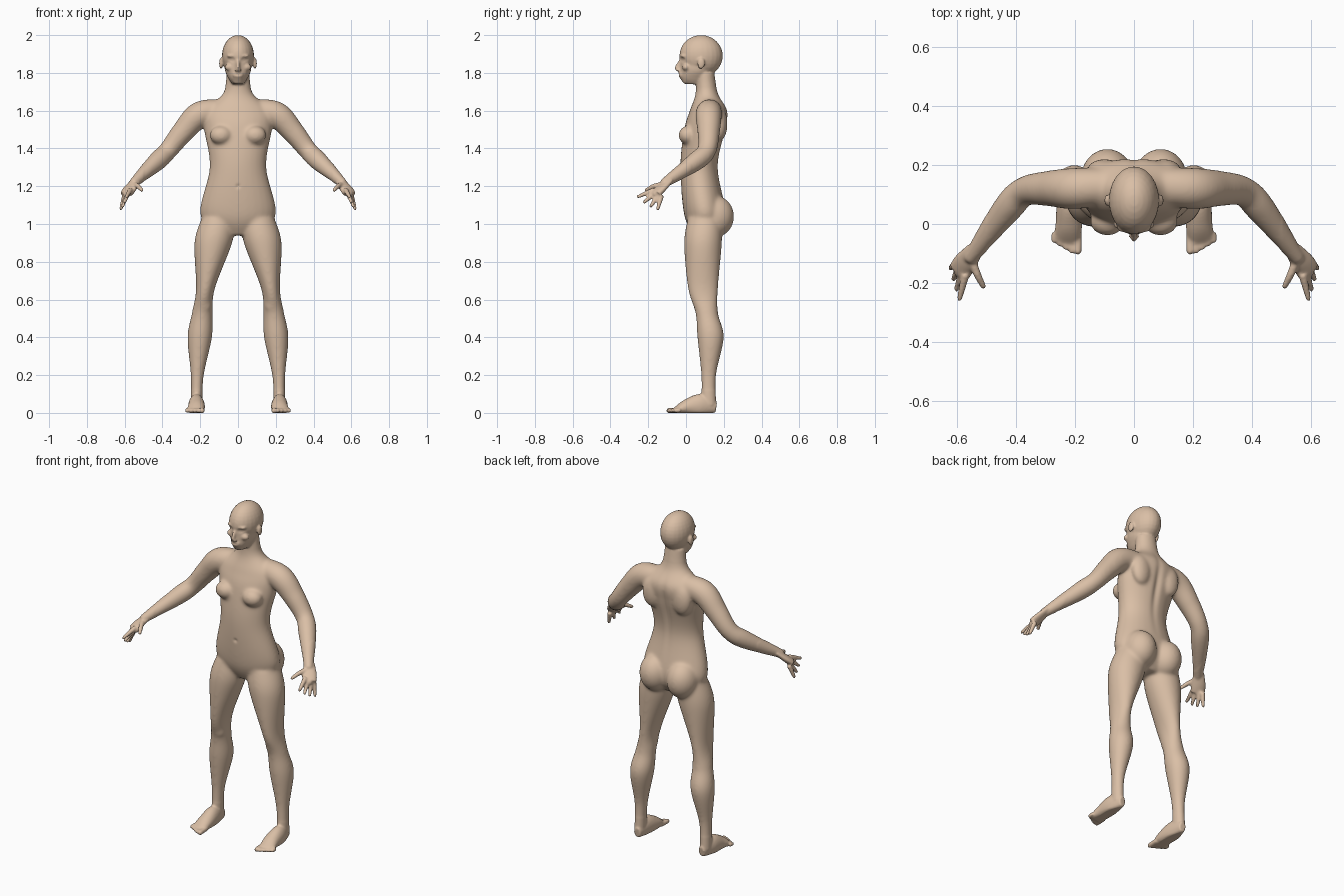
import bpy, bmesh, math
from mathutils import Vector, Matrix

cube = bpy.data.objects.get("Cube")
if cube:
    bpy.data.objects.remove(cube, do_unlink=True)


def material(name, rgb):
    made = bpy.data.materials.new(name)
    made.use_nodes = True
    made.diffuse_color = (*rgb, 1)
    shader = made.node_tree.nodes["Principled BSDF"]
    shader.inputs["Base Color"].default_value = made.diffuse_color
    return made


skin = material("skin", (.7, .52, .38))
suit = material("grey suit", (.43, .42, .37))
bm = bmesh.new()
UP = Vector((0, 0, 1))
SIDES = (1, -1)
STEPS = 8
SEGMENTS = 28


def blend(before, start, end, after, t):
    """Catmull-Rom blend of one number between two stations."""
    pull_in, pull_out = (end - before) / 2, (after - start) / 2
    bend = 3 * (end - start) - 2 * pull_in - pull_out
    twist = 2 * (start - end) + pull_in + pull_out
    return start + t * (pull_in + t * (bend + t * twist))


def spline(stations):
    padded = [stations[0], *stations, stations[-1]]
    points = []
    for window in zip(padded, padded[1:], padded[2:], padded[3:]):
        for step in range(STEPS):
            points.append([blend(*values, step / STEPS) for values in zip(*window)])
    return points + [list(stations[-1])]


def loft(stations, side, level):
    """Closed tube through x, y, z, half width, half depth; rings level or square to the path."""
    points = spline(stations)
    centres = [Vector(point[:3]) for point in points]
    rings = []
    for i, centre in enumerate(centres):
        across, along = Vector((1, 0, 0)), Vector((0, 1, 0))
        if not level:
            heading = centres[min(i + 1, len(centres) - 1)] - centres[max(i - 1, 0)]
            across = heading.cross(UP).normalized()
            along = across.cross(heading).normalized()
        width, depth = points[i][3:]
        ring = []
        for k in range(SEGMENTS):
            angle = math.tau * k / SEGMENTS
            spot = centre + across * width * math.cos(angle) + along * depth * math.sin(angle)
            ring.append(bm.verts.new((spot.x * side, spot.y, max(spot.z, 0))))
        rings.append(ring)
    for lower, upper in zip(rings, rings[1:]):
        for k in range(SEGMENTS):
            bm.faces.new((lower[k - 1], lower[k], upper[k], upper[k - 1]))
    bm.faces.new(rings[0])
    bm.faces.new(rings[-1])


def ball(centre, radii, side=1):
    x, y, z = centre
    place = Matrix.Translation((x * side, y, z)) @ Matrix.Diagonal((*radii, 1))
    bmesh.ops.create_uvsphere(bm, u_segments=24, v_segments=16, radius=1, matrix=place)


def column(rows, side=1, lean=lambda z: 0):
    """Upright form from rows of height, y, half width, half depth."""
    loft([(lean(z), y, z, width, depth) for z, y, width, depth in rows], side, level=True)


def limb(path, side, flat=1):
    """Tube along x, y, z, radius with a rounded end."""
    loft([(x, y, z, r, r * flat) for x, y, z, r in path], side, level=False)
    *tip, r = path[-1]
    ball(tip, [r * flat] * 3, side)


def leg_lean(z):
    return .22 - .11 * z * z


# torso and neck
column([(.94, .1, .08, .06), (1.05, .1, .2, .11), (1.3, .07, .15, .1), (1.5, .1, .18, .11),
        (1.6, .12, .18, .1), (1.69, .11, .08, .06), (1.8, .1, .06, .05)])

# skull, face, nose, lips and chin
ball((0, .08, 1.89), (.085, .115, .11))
column([(1.74, .05, .03, .05), (1.77, .05, .05, .08), (1.82, .06, .07, .09), (1.9, .07, .07, .1)])
column([(1.88, -.02, .01, .01), (1.83, -.04, .01, .02), (1.81, -.04, .02, .01)])
ball((0, -.02, 1.79), (.03, .02, .02))
ball((0, 0, 1.76), (.03, .02, .02))

for side in SIDES:
    # brow, cheek and ear
    ball((.03, -.01, 1.89), (.03, .02, .01), side)
    ball((.04, 0, 1.83), (.03, .02, .02), side)
    ball((.09, .08, 1.85), (.01, .02, .03), side)

    # chest, shoulder blade and buttock
    ball((.09, .01, 1.47), (.06, .05, .05), side)
    ball((.1, .18, 1.53), (.06, .04, .09), side)
    ball((.09, .155, 1.04), (.09, .1, .11), side)

    # shoulder, arm and palm
    limb([(.07, .13, 1.6, .06), (.2, .12, 1.58, .07), (.29, .12, 1.49, .06),
          (.37, .11, 1.39, .05), (.43, .05, 1.33, .05), (.55, -.11, 1.22, .025)], side)
    limb([(.54, -.09, 1.23, .03), (.57, -.13, 1.19, .04), (.59, -.16, 1.16, .04)], side, flat=.5)

    # thumb, then four fingers fanned from index to little
    limb([(.55, -.12, 1.21, .015), (.53, -.17, 1.2, .013), (.51, -.21, 1.18, .01)], side)
    for k in range(4):
        root = Vector((.57, -.17, 1.18)).lerp(Vector((.6, -.13, 1.15)), k / 3)
        angle, length = .4 + .3 * k, .09 - .006 * k
        tip = root + Vector((.02, -length * math.cos(angle), -length * math.sin(angle)))
        limb([(*root, .014), (*root.lerp(tip, .5), .012), (*tip, .009)], side)

    # leg and kneecap
    column([(1.03, .1, .09, .09), (.9, .09, .1, .1), (.66, .09, .05, .08), (.53, .11, .055, .06),
            (.4, .13, .065, .07), (.2, .12, .035, .04), (.04, .12, .03, .04)], side, leg_lean)
    ball((.18, .07, .57), (.04, .03, .04), side)

    # foot and toes
    loft([(.215, .16, .03, .02, .03), (.22, .08, .04, .04, .06), (.22, 0, .03, .045, .04),
          (.23, -.06, .01, .045, .015)], side, level=False)
    for k in range(5):
        x, r, end = .19 + .02 * k, .014 if k == 0 else .011, .012 * max(k - 1, 0) - .09
        limb([(x, -.03, .015, r), (x, end, .012, r)], side)

bmesh.ops.recalc_face_normals(bm, faces=bm.faces)
mesh = bpy.data.meshes.new("parts")
bm.to_mesh(mesh)
bm.free()
body = bpy.data.objects.new("body", mesh)
bpy.context.collection.objects.link(body)

# fuse the parts into one skin
fuse = body.modifiers.new("fuse", 'REMESH')
fuse.mode = 'VOXEL'
fuse.voxel_size = .006
depsgraph = bpy.context.evaluated_depsgraph_get()
fused = bpy.data.meshes.new_from_object(body.evaluated_get(depsgraph))
body.modifiers.clear()
body.data = fused
bpy.data.meshes.remove(mesh)
fused.name = "body"
bm = bmesh.new()
bm.from_mesh(fused)


def smooth(verts, times):
    for _ in range(times):
        bmesh.ops.smooth_vert(bm, verts=verts, factor=.5,
                              use_axis_x=True, use_axis_y=True, use_axis_z=True)


def dent(centre, radii, depth):
    """Push the surface along y with a soft falloff."""
    for vert in bm.verts:
        offset = vert.co - Vector(centre)
        distance = sum((part / radius) ** 2 for part, radius in zip(offset, radii))
        if distance < 6:
            vert.co.y += depth * math.exp(-distance)


# blend the large forms more than hands, feet and face
smooth([v for v in bm.verts if abs(v.co.x) < .5 and .12 < v.co.z < 1.73], 16)
smooth(bm.verts[:], 2)

# spine groove, navel, mouth line, eye sockets and eyes
dent((0, .22, 1.42), (.02, .06, .17), -.013)
dent((0, -.03, 1.2), (.01, .04, .01), .006)
dent((0, -.04, 1.79), (.02, .03, .004), .004)
for side in SIDES:
    dent((.034 * side, -.02, 1.87), (.017, .03, .01), .011)
    dent((.034 * side, -.01, 1.87), (.009, .03, .005), -.005)

# cut clean suit edges: thigh hems, neckline and armholes
HEM, NECK, CHEST, HALF, SLOPE = .665, 1.645, 1.45, .165, .25


def cut(height, normal, low, high, x=0):
    faces = [f for f in bm.faces if low < f.calc_center_median().z < high]
    edges = {e for f in faces for e in f.edges}
    verts = {v for f in faces for v in f.verts}
    bmesh.ops.bisect_plane(bm, geom=[*verts, *edges, *faces], dist=1e-5,
                           plane_co=(x, 0, height), plane_no=normal)


for height in (HEM, NECK):
    cut(height, UP, height - .05, height + .05)
for side in SIDES:
    cut(NECK, (side, 0, SLOPE), CHEST, NECK, HALF * side)

for face in bm.faces:
    spot = face.calc_center_median()
    limit = HALF + SLOPE * (NECK - spot.z) if spot.z > CHEST else .245
    face.material_index = int(HEM < spot.z < NECK and abs(spot.x) < limit)
    face.smooth = True
bm.to_mesh(fused)
bm.free()
fused.materials.clear()
fused.materials.append(skin)
fused.materials.append(suit)
